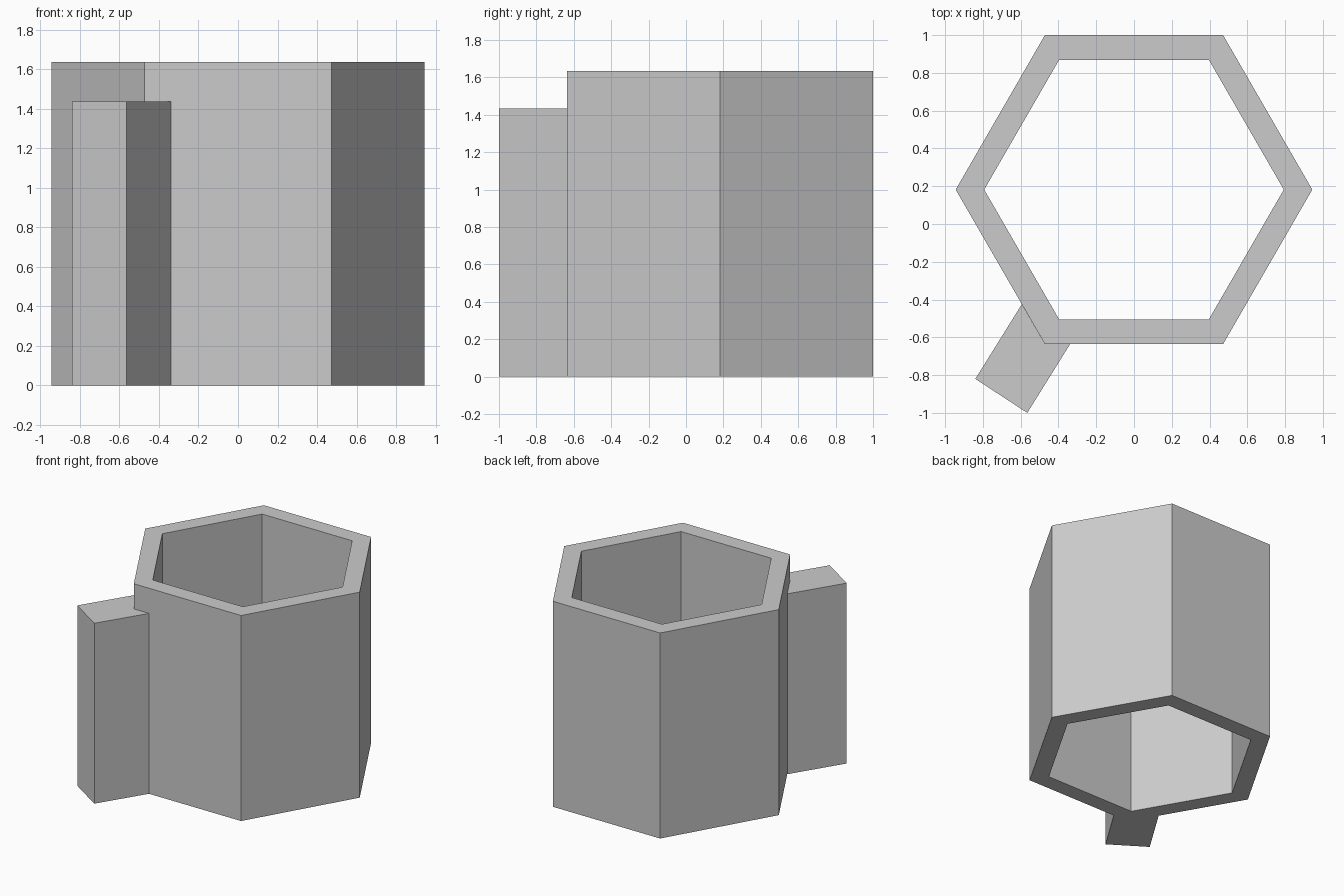
import bpy
import bmesh
from math import cos, sin, pi

if "Cube" in bpy.data.objects:
    bpy.data.objects.remove(bpy.data.objects["Cube"])


def hexagon(radius, cy):
    return [(radius * cos(i * pi / 3), cy + radius * sin(i * pi / 3)) for i in range(6)]


def finish(name, bm):
    bmesh.ops.recalc_face_normals(bm, faces=bm.faces)
    mesh = bpy.data.meshes.new(name)
    bm.to_mesh(mesh)
    bm.free()
    obj = bpy.data.objects.new(name, mesh)
    bpy.context.collection.objects.link(obj)
    return obj


def loops(bm, outline, height):
    return [[bm.verts.new((x, y, z)) for x, y in outline] for z in (0, height)]


def bridge(bm, a, b):
    n = len(a)
    for i in range(n):
        j = (i + 1) % n
        bm.faces.new((a[i], a[j], b[j], b[i]))


CENTRE_Y = 0.182
OUTER, INNER = 0.944, 0.793

# Hexagonal cup wall, open at both ends
bm = bmesh.new()
out_low, out_top = loops(bm, hexagon(OUTER, CENTRE_Y), 1.635)
in_low, in_top = loops(bm, hexagon(INNER, CENTRE_Y), 1.635)
bridge(bm, out_low, out_top)
bridge(bm, out_top, in_top)
bridge(bm, in_top, in_low)
bridge(bm, in_low, out_low)
finish("hexagonal_tube", bm)

# Slanted block, notched to fit around the front left corner of the tube
corner = hexagon(OUTER, CENTRE_Y)[4]
profile = [(-0.84, -0.82), (-0.565, -1.0), (-0.338, corner[1]), corner, (-0.594, -0.425)]
bm = bmesh.new()
low, top = loops(bm, profile, 1.435)
bridge(bm, low, top)
bm.faces.new(low)
bm.faces.new(top)
finish("side_block", bm)
